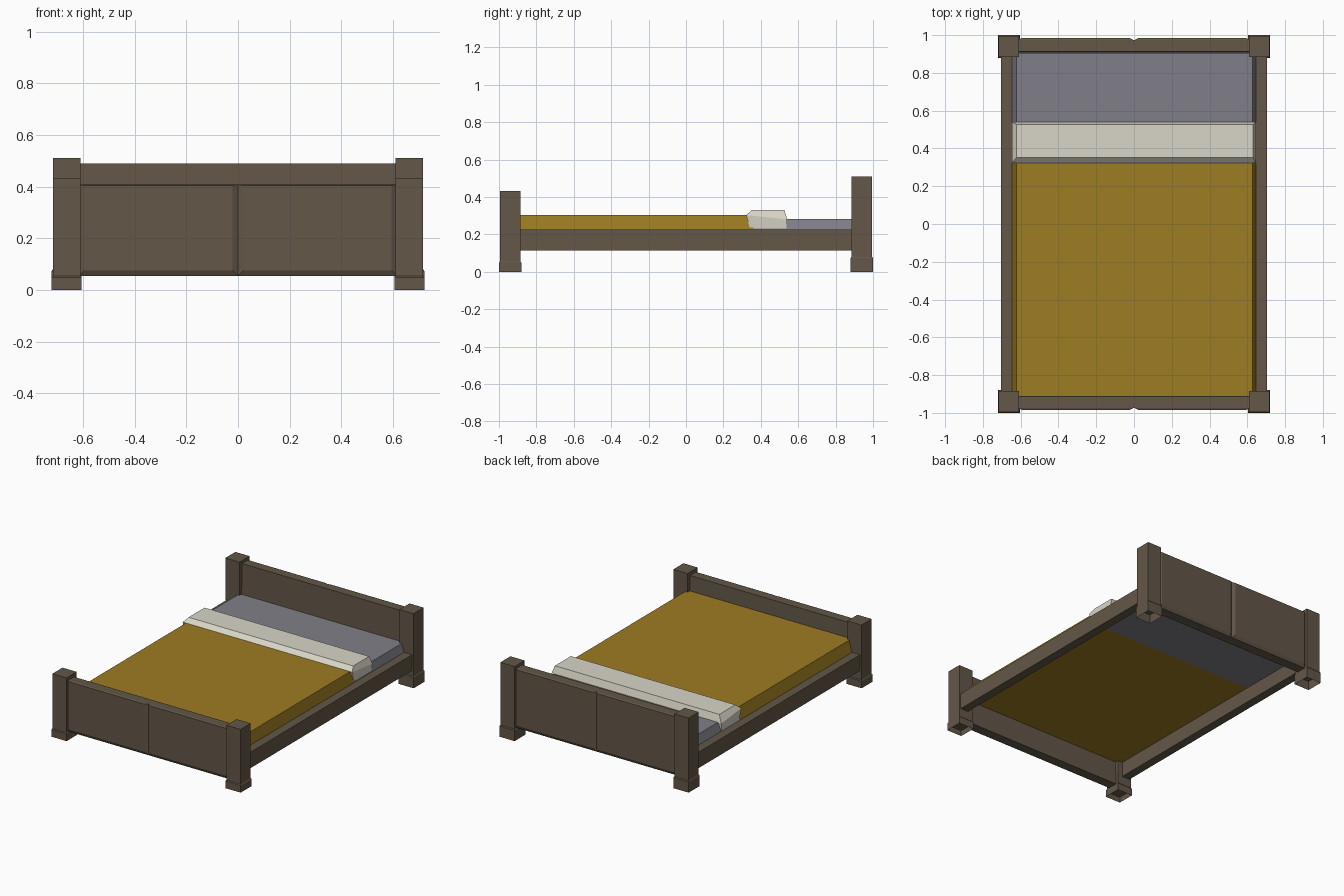
import bpy, bmesh

if "Cube" in bpy.data.objects:
    bpy.data.objects.remove(bpy.data.objects["Cube"])


def material(name, rgb):
    def lin(c):
        c /= 255
        return c / 12.92 if c <= 0.04045 else ((c + 0.055) / 1.055) ** 2.4
    m = bpy.data.materials.new(name)
    m.diffuse_color = (*[lin(c) for c in rgb], 1)
    m.use_nodes = True
    m.node_tree.nodes["Principled BSDF"].inputs["Base Color"].default_value = m.diffuse_color
    return m


WOOD = material("dark_wood", (99, 87, 72))
OCHRE = material("ochre_blanket", (157, 124, 34))
GREY = material("grey_sheet", (128, 127, 136))
CREAM = material("cream_fold", (217, 213, 199))


def finish(name, bm, mat):
    bmesh.ops.recalc_face_normals(bm, faces=bm.faces)
    me = bpy.data.meshes.new(name)
    bm.to_mesh(me)
    bm.free()
    me.materials.append(mat)
    ob = bpy.data.objects.new(name, me)
    bpy.context.collection.objects.link(ob)
    return ob


def loft(name, rings, mat, open_bottom=False):
    """Stack of rectangles (x0, x1, y0, y1, z), each ring joined to the next."""
    bm = bmesh.new()
    loops = []
    for x0, x1, y0, y1, z in rings:
        loops.append([bm.verts.new((x, y, z)) for x, y in
                      ((x0, y0), (x1, y0), (x1, y1), (x0, y1))])
    for a, b in zip(loops, loops[1:]):
        for i in range(4):
            j = (i + 1) % 4
            bm.faces.new((a[i], a[j], b[j], b[i]))
    bm.faces.new(loops[-1])
    ob_bottom = bm.faces.new(loops[0][::-1])
    bmesh.ops.recalc_face_normals(bm, faces=bm.faces)
    if open_bottom:
        bmesh.ops.delete(bm, geom=[ob_bottom], context='FACES_ONLY')
    return finish(name, bm, mat)


def post(name, sx, sy, base_h, top):
    """Square post with a slightly wider hollow foot."""
    cx, cy = sx * 0.6625, sy * 0.94

    def ring(hx, hy, z):
        return (cx - hx, cx + hx, cy - hy, cy + hy, z)
    loft(name + "_foot", [ring(0.058, 0.06, 0), ring(0.058, 0.06, base_h - 0.006),
                          ring(0.054, 0.055, base_h)], WOOD, True)
    loft(name, [ring(0.054, 0.055, base_h - 0.02), ring(0.054, 0.055, top)], WOOD)


def board(name, s, z0, z1):
    """End board with two raised bevelled fields on the outer side."""
    bm = bmesh.new()
    xs = (-0.615, 0, 0.615)
    # inner side leans slightly; outer side lies at 0.973
    prof = ((0.905, z0), (0.973, z0), (0.973, z1), (0.913, z1))
    cols = [[bm.verts.new((x, s * y, z)) for y, z in prof] for x in xs]
    for a, b in zip(cols, cols[1:]):
        for i in range(4):
            j = (i + 1) % 4
            bm.faces.new((a[i], a[j], b[j], b[i]))
    bm.faces.new(cols[0])
    bm.faces.new(cols[-1])
    bmesh.ops.recalc_face_normals(bm, faces=bm.faces)
    fields = [f for f in bm.faces if f.normal.y * s > 0.99]
    bmesh.ops.inset_individual(bm, faces=fields, thickness=0.03, depth=0.011)
    # run the raised field right up to the top edge
    for v in bm.verts:
        if abs(v.co.y) > 0.98 and v.co.z > z1 - 0.05:
            v.co.z = z1 - 0.004
    finish(name, bm, WOOD)


# Posts and end boards
for sx, side in ((-1, "left"), (1, "right")):
    post("front_post_" + side, sx, -1, 0.055, 0.432)
    post("back_post_" + side, sx, 1, 0.08, 0.51)
    # Side rails
    x0, x1 = sorted((sx * 0.645, sx * 0.705))
    loft("side_rail_" + side, [(x0, x1, -0.89, 0.89, 0.115),
                               (x0, x1, -0.89, 0.89, 0.225)], WOOD)
board("footboard", -1, 0.055, 0.408)
board("headboard", 1, 0.08, 0.49)

# Bedding
loft("blanket", [(-0.645, 0.645, -0.915, 0.36, 0.218),
                 (-0.622, 0.627, -0.91, 0.36, 0.303)], OCHRE)
loft("mattress", [(-0.645, 0.645, 0.36, 0.908, 0.218),
                  (-0.622, 0.627, 0.36, 0.905, 0.282)], GREY)


# Turned-down sheet: middle section flares outward
fold = loft("folded_sheet", [(-0.645, 0.64, 0.345, 0.535, 0.22),
                             (-0.647, 0.645, 0.322, 0.541, 0.29),
                             (-0.622, 0.63, 0.352, 0.526, 0.331)], CREAM)
for v in fold.data.vertices:
    if 0.25 < v.co.z < 0.32:
        v.co.z = 0.303 if v.co.y < 0.4 else 0.28
